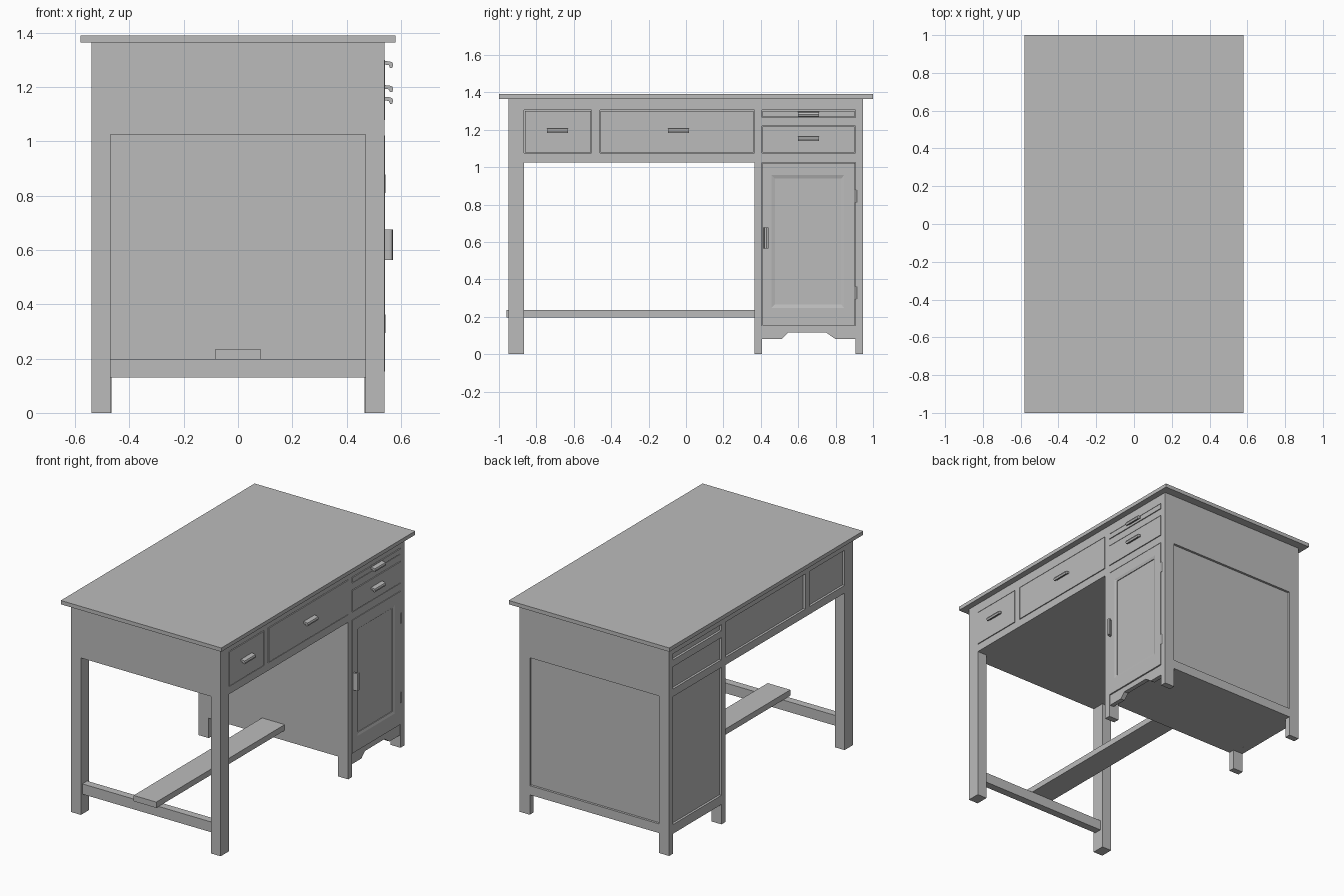
import bpy, bmesh, math
from mathutils import Matrix

cube = bpy.data.objects.get("Cube")
if cube:
    bpy.data.objects.remove(cube, do_unlink=True)

# Single painted finish
grey = bpy.data.materials.new("plain grey")
grey.use_nodes = True
grey.diffuse_color = (0.5, 0.5, 0.5, 1)
grey.node_tree.nodes["Principled BSDF"].inputs["Base Color"].default_value = (0.5, 0.5, 0.5, 1)


def finish(name, bm):
    bmesh.ops.recalc_face_normals(bm, faces=bm.faces)
    mesh = bpy.data.meshes.new(name)
    bm.to_mesh(mesh)
    bm.free()
    mesh.materials.append(grey)
    obj = bpy.data.objects.new(name, mesh)
    bpy.context.scene.collection.objects.link(obj)
    return obj


def box(name, x, y, z):
    bm = bmesh.new()
    bmesh.ops.create_cube(bm, size=1)
    for v in bm.verts:
        for i, (lo, hi) in enumerate((x, y, z)):
            v.co[i] = hi if v.co[i] > 0 else lo
    return finish(name, bm)


def extrude(name, points, vector):
    bm = bmesh.new()
    face = bm.faces.new([bm.verts.new(p) for p in points])
    new = bmesh.ops.extrude_face_region(bm, geom=[face])["geom"]
    bmesh.ops.translate(bm, vec=vector, verts=[g for g in new if isinstance(g, bmesh.types.BMVert)])
    return finish(name, bm)


def mirrored(x, side):
    return tuple(sorted((side * x[0], side * x[1])))


OUT = (0.49, 0.54)      # rails on the long sides
UP = 1.365              # underside of the top
BAY = (0.405, 0.905)    # between the cabinet posts
LEFT_BAY = (-0.865, -0.505)
MID_BAY = (-0.46, 0.365)

# Top and inner carcass
box("table_top", (-0.58, 0.58), (-1, 1), (UP, 1.39))
box("drawer_carcass", (-0.525, 0.53), (-0.95, 0.93), (1.025, UP))
box("cabinet_carcass", (-0.525, 0.53), (0.365, 0.93), (0.13, 1.03))

# Legs, posts and rails, repeated on both long sides
for side, word in ((1, "left"), (-1, "right")):
    x = mirrored(OUT, side)
    box(f"front_leg_{word}", mirrored((0.47, 0.54), side), (-0.95, -0.865), (0, UP))
    for place, y in (("inner", (0.365, 0.405)), ("rear", (0.905, 0.945))):
        box(f"cabinet_post_{place}_{word}", mirrored((0.467, 0.54), side), y, (0, UP))
    box(f"lower_rail_{word}", x, (-0.87, 0.91), (1.025, 1.075))
    box(f"upper_rail_{word}", x, (-0.87, 0.91), (1.305, UP))
    box(f"drawer_divider_{word}", x, (-0.505, -0.46), (1.07, 1.31))
    box(f"drawer_rail_{word}", x, (0.4, 0.91), (1.22, 1.265))
box("cabinet_base_rail_right", (-0.54, -0.49), (0.4, 0.91), (0.13, 0.19))

# Frame around the rear end panel
box("rear_top_rail", (-0.47, 0.47), (0.92, 0.945), (1.025, UP))
box("rear_base_rail", (-0.47, 0.47), (0.92, 0.945), (0.13, 0.19))

# Foot rest
box("cross_stretcher", (-0.48, 0.48), (-0.935, -0.885), (0.13, 0.197))
box("foot_board", (-0.082, 0.082), (-0.96, 0.37), (0.197, 0.235))

# Drawer fronts with a narrow gap all round
GAP = 0.004
for name, y, z in (("small", LEFT_BAY, (1.075, 1.305)), ("wide", MID_BAY, (1.075, 1.305)),
                   ("cabinet_lower", BAY, (1.075, 1.22)), ("cabinet_upper", BAY, (1.265, 1.305))):
    box(f"drawer_front_{name}", (0.52, 0.542), (y[0] + GAP, y[1] - GAP), (z[0] + GAP, z[1] - GAP))

# Door: rectangular rings lofted into a frame with a sloped moulding
rings = ((0.525, 0.408, 0.903, 0.153, 1.022), (0.541, 0.408, 0.903, 0.153, 1.022),
         (0.541, 0.457, 0.846, 0.247, 0.957), (0.536, 0.475, 0.83, 0.265, 0.94),
         (0.531, 0.475, 0.83, 0.265, 0.94))
bm = bmesh.new()
loops = [[bm.verts.new((x, y, z)) for y, z in ((a, c), (b, c), (b, d), (a, d))]
         for x, a, b, c, d in rings]
for low, high in zip(loops, loops[1:]):
    for i in range(4):
        j = (i + 1) % 4
        bm.faces.new((low[i], low[j], high[j], high[i]))
bm.faces.new(loops[0])
bm.faces.new(loops[-1])
finish("cabinet_door", bm)

# Shaped skirt below the door
skirt = ((0.4, 0.15), (0.4, 0.08), (0.51, 0.08), (0.545, 0.115),
         (0.75, 0.115), (0.8, 0.08), (0.91, 0.08), (0.91, 0.15))
extrude("cabinet_skirt", [(0.505, y, z) for y, z in skirt], (0.03, 0, 0))

# Door hinges
for name, z in (("upper", 0.845), ("lower", 0.328)):
    bm = bmesh.new()
    bmesh.ops.create_cone(bm, cap_ends=True, segments=12, radius1=0.006, radius2=0.006,
                          depth=0.068, matrix=Matrix.Translation((0.538, 0.908, z)))
    finish(f"hinge_{name}", bm)

# Curved pulls; the door pull is the same shape turned upright
pull = ((0, 0.013), (0.02, 0.011), (0.03, 0.008), (0.034, -0.002),
        (0.03, -0.013), (0.022, -0.013), (0.018, -0.003), (0, 0))
for name, y, z, turn in (("small_drawer", -0.688, 1.195, 0), ("wide_drawer", -0.04, 1.195, 0),
                         ("lower_drawer", 0.655, 1.152, 0), ("upper_drawer", 0.655, 1.284, 0),
                         ("door", 0.428, 0.62, 90)):
    obj = extrude(f"pull_{name}", [(x, -0.056, h) for x, h in pull], (0, 0.112, 0))
    obj.location = (0.538, y, z)
    obj.rotation_euler.x = math.radians(turn)
